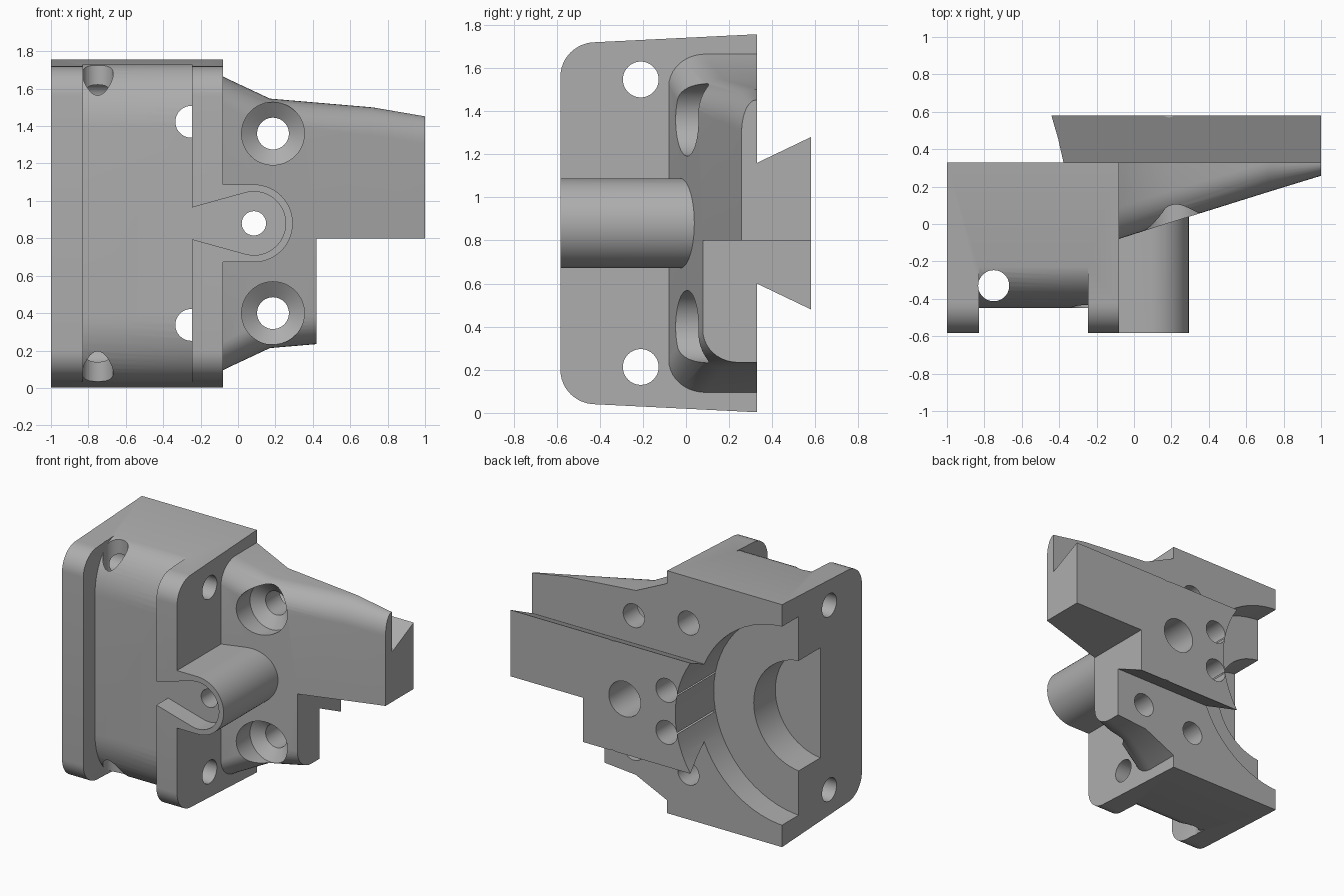
import bpy, bmesh, math

cube = bpy.data.objects.get("Cube")
if cube:
    bpy.data.objects.remove(cube, do_unlink=True)

grey = bpy.data.materials.new("plain grey")
grey.use_nodes = True
colour = (0.42, 0.42, 0.42, 1)
grey.diffuse_color = colour
grey.node_tree.nodes["Principled BSDF"].inputs["Base Color"].default_value = colour

MID = 0.88  # height of the symmetry plane


def loft(name, rings):
    """Closed solid through rings of equal point count."""
    bm = bmesh.new()
    vs = [[bm.verts.new(p) for p in ring] for ring in rings]
    n = len(vs[0])
    for a, b in zip(vs, vs[1:]):
        for i in range(n):
            j = (i + 1) % n
            bm.faces.new((a[i], a[j], b[j], b[i]))
    bm.faces.new(vs[0])
    bm.faces.new(vs[-1])
    bmesh.ops.recalc_face_normals(bm, faces=bm.faces)
    mesh = bpy.data.meshes.new(name)
    bm.to_mesh(mesh)
    bm.free()
    mesh.materials.append(grey)
    ob = bpy.data.objects.new(name, mesh)
    bpy.context.collection.objects.link(ob)
    return ob


def place(axis, u, v, w):
    return {"x": (w, u, v), "y": (u, w, v), "z": (u, v, w)}[axis]


def prism(name, axis, pts, a, b):
    return loft(name, [[place(axis, u, v, w) for u, v in pts] for w in (a, b)])


def arc(cu, cv, ru, rv, a0, a1, n):
    return [(cu + ru * math.cos(math.radians(a0 + (a1 - a0) * i / n)),
             cv + rv * math.sin(math.radians(a0 + (a1 - a0) * i / n))) for i in range(n + 1)]


def rod(name, axis, u, v, stations, n=48):
    """Round solid along an axis; stations are (position, radius)."""
    return loft(name, [[place(axis, p, q, w) for p, q in arc(u, v, r, r, 0, 360, n)[:-1]]
                       for w, r in stations])


def combine(target, tool, operation):
    mod = target.modifiers.new("combine", "BOOLEAN")
    mod.operation = operation
    mod.solver = "EXACT"
    mod.object = tool
    tool.hide_render = True
    dg = bpy.context.evaluated_depsgraph_get()
    mesh = bpy.data.meshes.new_from_object(target.evaluated_get(dg))
    target.modifiers.clear()
    target.data = mesh
    bpy.data.objects.remove(tool, do_unlink=True)


def mirrored(half):
    """Add the reflection of a lower (y, z) half profile."""
    return half + [(y, 2 * MID - z) for y, z in reversed(half)]


# Clamp block with rounded front corners
block = [(0.33, 0.003)] + arc(-0.42, 0.20, 0.163, 0.16, 270, 180, 12)
body = prism("bracket_body", "x", mirrored(block), -1, -0.08)

# Front channel between the two flanges
channel = [(-0.8, -0.2), (-0.2, -0.2)] + arc(-0.2, 0.38, 0.25, 0.352, 270, 180, 14)
combine(body, prism("channel", "x", mirrored(channel), -0.83, -0.245), "DIFFERENCE")

# Tapering arm: station, front face y, lower edge z
stations = [(-0.2, -0.08, 0.095), (-0.08, -0.08, 0.095), (-0.05, -0.07, 0.11),
            (0.17, 0.0, 0.213), (0.72, 0.172, 0.26), (1.0, 0.258, 0.308)]
rings = []
for x, front, low in stations:
    w = min(0.17, 0.325 - front)
    half = [(0.33, low)] + arc(front + w, low + 0.15, w, 0.15, 270, 180, 10)
    rings.append([(x, y, z) for y, z in mirrored(half)])
combine(body, loft("arm", rings), "UNION")

# Dovetail rail on the back
rail = [(0.58, 0.48), (0.58, 1.28), (0.30, 1.146), (0.30, 0.614)]
combine(body, prism("dovetail_rail", "x", rail, -0.6, 1), "UNION")

# Front boss joined to the flange
boss = [(-0.15, MID - 0.208)] + arc(0.085, MID, 0.208, 0.208, -90, 90, 28) + [(-0.15, MID + 0.208)]
combine(body, prism("boss", "y", boss, -0.583, 0.15), "UNION")

# Tapered pocket in the boss face
pocket = [(-0.3, 0.81)] + arc(0.085, MID, 0.17, 0.17, -104, 104, 28) + [(-0.3, 0.95)]
combine(body, prism("pocket", "y", pocket, -0.7, -0.45), "DIFFERENCE")

# Step below the arm tip
step = [(0.42, -0.2), (1.3, -0.2), (1.3, 0.8), (0.42, 0.8)]
combine(body, prism("step", "y", step, -0.4, 0.8), "DIFFERENCE")

# Stepped round bore opening on the back and side
combine(body, rod("wide_bore", "y", -1.04, MID, [(0.14, 0.72), (0.8, 0.72)], 64), "DIFFERENCE")
combine(body, rod("deep_bore", "y", -1.04, MID, [(-0.107, 0.40), (0.3, 0.40)], 64), "DIFFERENCE")

# Boss screw hole with a wider rear end
combine(body, rod("boss_hole", "y", 0.085, MID,
                  [(-0.8, 0.065), (0.25, 0.065), (0.251, 0.127), (0.8, 0.127)]), "DIFFERENCE")

# Vertical hole behind the left flange
combine(body, rod("vertical_hole", "z", -0.75, -0.33, [(-0.2, 0.083), (2, 0.083)]), "DIFFERENCE")

# Holes placed in pairs above and below the middle
for s in (-1, 1):
    combine(body, rod("flange_hole", "x", -0.21, MID + s * 0.667,
                      [(-1.2, 0.083), (0.1, 0.083)]), "DIFFERENCE")
    combine(body, rod("plate_hole", "y", -0.25, MID + s * 0.543,
                      [(-0.455, 0.085), (0.5, 0.085)]), "DIFFERENCE")
    combine(body, rod("rail_hole", "y", -0.25, MID + s * 0.152,
                      [(0.0, 0.085), (0.8, 0.085)]), "DIFFERENCE")
    combine(body, rod("countersunk_hole", "y", 0.187, MID + s * 0.48,
                      [(-0.3, 0.168), (0.11, 0.168), (0.17, 0.085), (0.8, 0.085)]), "DIFFERENCE")

# Smooth curved faces, keep machined edges sharp
bpy.ops.object.select_all(action="DESELECT")
body.select_set(True)
bpy.context.view_layer.objects.active = body
bpy.ops.object.shade_smooth_by_angle(angle=math.radians(25))
